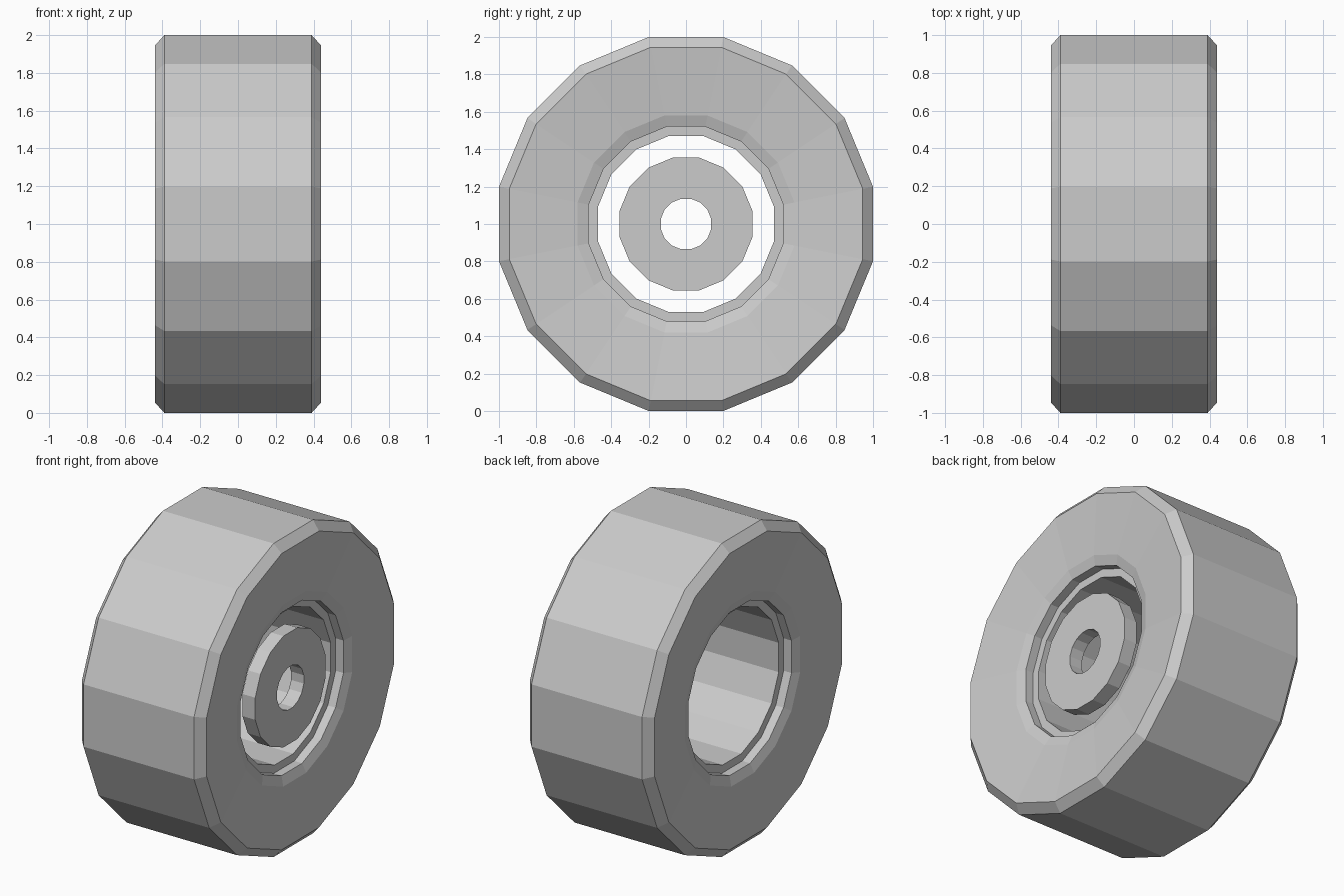
import bpy, bmesh
from math import cos, sin, pi

if "Cube" in bpy.data.objects:
    bpy.data.objects.remove(bpy.data.objects["Cube"])

SIDES = 16
CENTRE_Z = 1.0


def lathe(name, profile):
    """Revolve a closed (x, flat radius) profile around the x axle."""
    bm = bmesh.new()
    rings = []
    for i in range(SIDES):
        a = 2 * pi * (i + 0.5) / SIDES
        ring = []
        for x, flat in profile:
            r = flat / cos(pi / SIDES)
            ring.append(bm.verts.new((x, r * cos(a), r * sin(a))))
        rings.append(ring)
    n = len(profile)
    for i in range(SIDES):
        p, q = rings[i], rings[(i + 1) % SIDES]
        for j in range(n):
            k = (j + 1) % n
            bm.faces.new((p[j], p[k], q[k], q[j]))
    bmesh.ops.recalc_face_normals(bm, faces=bm.faces)
    mesh = bpy.data.meshes.new(name)
    bm.to_mesh(mesh)
    bm.free()
    obj = bpy.data.objects.new(name, mesh)
    obj.location.z = CENTRE_Z
    bpy.context.collection.objects.link(obj)
    return obj


# Tyre: chamfered tread, dished sidewalls, stepped inner rim on both sides
half = [(0.39, 1.0), (0.44, 0.945), (0.40, 0.58),
        (0.38, 0.52), (0.325, 0.52), (0.325, 0.47)]
lathe("tyre", half + [(-x, r) for x, r in reversed(half)])

# Hub disc: thick washer near the outer (+x) side only
lathe("hub_disc", [(0.28, 0.355), (0.37, 0.355), (0.37, 0.135), (0.28, 0.135)])
